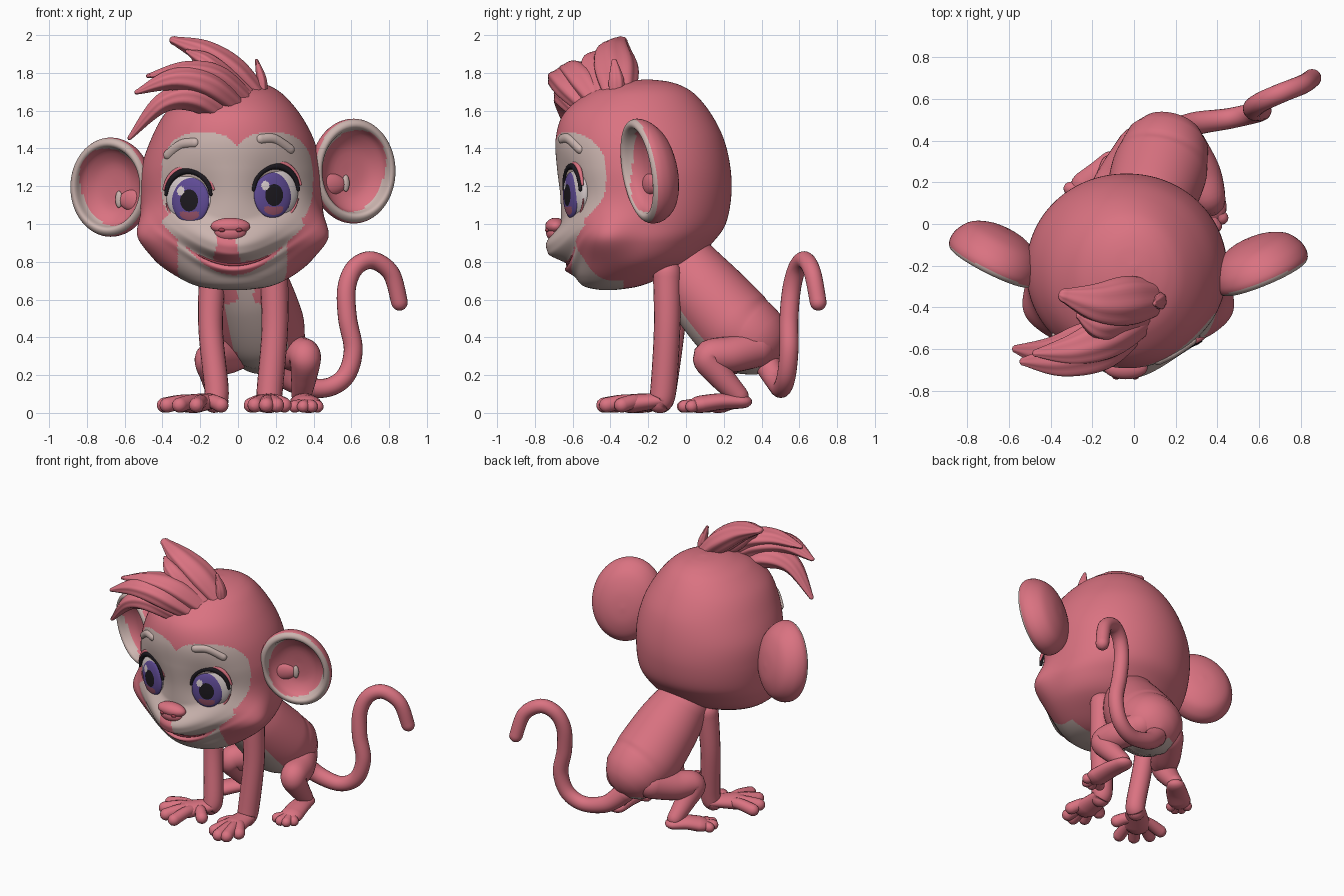
import bpy, bmesh, math
from mathutils import Vector, Matrix

if "Cube" in bpy.data.objects:
    bpy.data.objects.remove(bpy.data.objects["Cube"])


def material(name, rgb):
    m = bpy.data.materials.new(name)
    m.diffuse_color = (*rgb, 1)
    m.use_nodes = True
    m.node_tree.nodes["Principled BSDF"].inputs["Base Color"].default_value = m.diffuse_color
    return m


PINK = material("pink fur", (0.70, 0.17, 0.22))
BEIGE = material("beige skin", (0.60, 0.46, 0.43))
ROSE = material("dark rose", (0.33, 0.05, 0.075))
WHITE = material("eye white", (0.68, 0.60, 0.60))
PURPLE = material("iris purple", (0.115, 0.07, 0.30))
MAUVE = material("iris mauve", (0.33, 0.09, 0.15))
BLACK = material("black", (0.012, 0.01, 0.014))


def build(name, verts, faces, mats, rule=None):
    me = bpy.data.meshes.new(name)
    me.from_pydata([tuple(v) for v in verts], [], faces)
    bm = bmesh.new()
    bm.from_mesh(me)
    bmesh.ops.recalc_face_normals(bm, faces=bm.faces)
    bm.normal_update()
    for f in bm.faces:
        f.smooth = True
        if rule:
            f.material_index = rule(f.calc_center_median(), f.normal)
    bm.to_mesh(me)
    bm.free()
    for m in mats:
        me.materials.append(m)
    ob = bpy.data.objects.new(name, me)
    bpy.context.collection.objects.link(ob)
    return ob


def skin(rings):
    """Join equal rings into a closed shell."""
    n = len(rings[0])
    verts = [v for r in rings for v in r]
    faces = [(i * n + j, i * n + (j + 1) % n, (i + 1) * n + (j + 1) % n, (i + 1) * n + j)
             for i in range(len(rings) - 1) for j in range(n)]
    faces += [tuple(range(n)), tuple(range(len(verts) - n, len(verts)))]
    return verts, faces


def spline(pts, k):
    """Smooth curve through tuples of any size."""
    out = []
    for i in range(len(pts) - 1):
        p0, p1, p2, p3 = pts[max(i - 1, 0)], pts[i], pts[i + 1], pts[min(i + 2, len(pts) - 1)]
        for s in range(k):
            t = s / k
            out.append(tuple(0.5 * (2 * b + (c - a) * t + (2 * a - 5 * b + 4 * c - d) * t * t
                                    + (3 * b - a - 3 * c + d) * t ** 3)
                             for a, b, c, d in zip(p0, p1, p2, p3)))
    return out + [tuple(pts[-1])]


def tube(name, pts, mat=PINK, side=(1, 0, 0), flat=(1, 1), ridge=0, n=20, k=8, mats=None, rule=None):
    """Round-ended tube along (x, y, z, radius) points."""
    p = spline(pts, k)
    pos = [Vector(q[:3]) for q in p]
    rad = [max(q[3], 0.003) for q in p]
    tan = [(pos[min(i + 1, len(p) - 1)] - pos[max(i - 1, 0)]).normalized() for i in range(len(p))]
    caps = [math.radians(a) for a in (86, 65, 45, 22)]
    st = [(pos[0] - tan[0] * rad[0] * math.sin(a), tan[0], rad[0] * math.cos(a)) for a in caps]
    st += list(zip(pos, tan, rad))
    st += [(pos[-1] + tan[-1] * rad[-1] * math.sin(a), tan[-1], rad[-1] * math.cos(a)) for a in reversed(caps)]
    rings = []
    for c, t, r in st:
        n1 = Vector(side) - t * t.dot(Vector(side))
        n1.normalize()
        n2 = t.cross(n1)
        ring = []
        for j in range(n):
            a = 2 * math.pi * j / n
            q = r * (1 + ridge * math.cos(7 * a))
            ring.append(c + n1 * q * flat[0] * math.cos(a) + n2 * q * flat[1] * math.sin(a))
        rings.append(ring)
    return build(name, *skin(rings), mats or [mat], rule)


def ball(name, loc, radii, mats, turn=0, rule=None, seg=32):
    """Ellipsoid with its pole to the front; rule gets unit-sphere coordinates."""
    rings = []
    for i in range(seg):
        a = math.pi * (i + 0.02) / (seg - 0.96)
        rings.append([Vector((math.sin(a) * math.cos(2 * math.pi * j / seg), -math.cos(a),
                              math.sin(a) * math.sin(2 * math.pi * j / seg))) for j in range(seg)])
    ob = build(name, *skin(rings), mats, rule)
    ob.data.transform(Matrix.Translation(loc) @ Matrix.Rotation(turn, 4, 'Z') @ Matrix.Diagonal((*radii, 1)))
    return ob


def step(a, b, x):
    t = min(max((x - a) / (b - a), 0), 1)
    return t * t * (3 - 2 * t)


def bell(*q):
    return math.exp(-sum(v * v for v in q))


# Head: stacked sections of (z, centre x, half width, front y, back y)
SECTIONS = spline([(1.765, 0, .015, -.22, -.19), (1.755, -.01, .10, -.33, -.10), (1.73, -.01, .18, -.43, -.02),
                   (1.68, -.02, .265, -.54, .055), (1.58, -.03, .36, -.65, .135), (1.45, -.03, .43, -.69, .20),
                   (1.30, -.035, .475, -.685, .235), (1.15, -.035, .482, -.67, .24), (1.0, -.03, .475, -.66, .21),
                   (.90, -.025, .46, -.645, .14), (.80, -.025, .405, -.615, .04), (.72, -.02, .30, -.585, -.12),
                   (.67, -.02, .19, -.54, -.25), (.65, -.02, .05, -.45, -.38)], 16)
P = 2.03
AROUND = 280


def mouth_z(x):
    return 0.785 + 1.5 * (x + 0.02) ** 2


def bump(x, z):
    """Muzzle puff above the mouth line, lip below it, hollows around the eyes."""
    d = z - mouth_z(x)
    w = bell((x + 0.03) / 0.23)
    return w * (0.10 * step(-0.012, 0.06, d) * (1 - step(0.09, 0.24, d)) + 0.04 * bell((d + 0.028) / 0.025)) \
        - 0.045 * (bell((x + .25) / .13, (z - 1.14) / .15) + bell((x - .2) / .13, (z - 1.16) / .15))


def front_y(x, z):
    s = min(SECTIONS, key=lambda q: abs(q[0] - z))
    u = min(abs(x - s[1]) / s[2], 1)
    return (s[3] + s[4]) / 2 - (s[4] - s[3]) / 2 * (1 - u ** P) ** (1 / P) - bump(x, z)


def face_paint(c, nrm):
    x, y, z = c
    d = z - mouth_z(x)
    if y > -0.33:
        return 0
    if d < 0:
        lip = 0.055 * max(0, 1 - ((x + .02) / .27) ** 2)
        return 1 if d < -lip and abs(x + .03) < 0.29 - .3 * max(0, .75 - z) else 0
    if abs(x + .06) < 0.05 + .25 * max(0, .9 - z) and z < 0.95:
        return 0
    lobe = (abs(abs(x + .005) - 0.18) / 0.222) ** 2.6 + (abs(z - 1.23) / 0.255) ** 2.6 < 1
    bridge = abs(x) < .18 and 1.0 < z < 1.415 + .3 * abs(x)
    puff = ((x + .03) / 0.385) ** 2 + ((z - 0.97) / 0.17) ** 2 < 1
    return 1 if lobe or bridge or puff else 0


rings = []
for z, cx, rx, yf, yb in SECTIONS:
    cy, ry, ring = (yf + yb) / 2, (yb - yf) / 2, []
    for j in range(AROUND):
        c, s = math.cos(2 * math.pi * j / AROUND), math.sin(2 * math.pi * j / AROUND)
        u = math.copysign(abs(c) ** (2 / P), c)
        v = math.copysign(abs(s) ** (2 / P), s)
        x = cx + rx * u
        cheek = .082 * bell((z - .94) / .12, (v + .48) / .32)
        ring.append((x + cheek * u, cy + ry * v + cheek * v * .4 + (bump(x, z) * v if v < 0 else 0), z))
    rings.append(ring)
build("head", *skin(rings), [PINK, BEIGE], face_paint)

# Mouth line
tube("mouth_line", [(x, front_y(x, mouth_z(x)) + .002, mouth_z(x), .009 - .015 * abs(x + .02))
                    for x in [-.30 + .04 * i for i in range(15)]], ROSE, side=(0, 0, 1), n=10, k=4)

# Nose
ball("nose", (-.04, -.69, .988), (.105, .055, .045), [PINK])
ball("nose_tip", (-.04, -.688, .955), (.085, .053, .052), [PINK])
for s in (-1, 1):
    ball("nostril", (-.04 + s * .045, -.734, .968), (.018, .012, .011), [ROSE], seg=16)


# Eyes, lids, lashes and brows
def iris_paint(c, nrm):
    r = math.hypot(c.x, c.z)
    if math.hypot(c.x + .46, c.z - .42) < .2:
        return 3
    if r < .49:
        return 1
    return 2 if c.z < -.5 and abs(c.x) < .5 and r < .86 else 0


for s, ex, ez, ix, iz in ((-1, -.252, 1.145, -.240, 1.125), (1, .19, 1.17, .172, 1.153)):
    t = math.radians(20) * s
    X, N = Vector((math.cos(t), math.sin(t), 0)), Vector((math.sin(t), -math.cos(t), 0))
    c = Vector((ex, front_y(ex, ez) + .004, ez))
    ball("eyeball", c, (.135, .05, .145), [WHITE], t)
    ball("iris", c + X * (ix - ex) + N * .031 + Vector((0, 0, iz - ez)), (.105, .026, .121),
         [PURPLE, BLACK, MAUVE, WHITE], t, iris_paint, 64)

    def arc(name, a0, a1, scale, off, r, mat):
        pts = []
        for i in range(9):
            a = math.radians(a0 + (a1 - a0) * i / 8)
            q = c + X * .135 * scale * math.cos(a) + Vector((0, 0, .145 * scale * math.sin(a))) + N * off
            pts.append((*q, r * (.5 + .5 * math.sin(math.pi * i / 8))))
        tube(name, pts, mat, side=N, n=12, k=4)

    arc("upper_lid", 15, 165, 1.08, .026, .015, PINK)
    arc("lash_line", 5, 175, .94, .032, .018, BLACK)
    arc("lower_lid", 195, 345, 1.0, .016, .008, PINK)

for brow in (((-.37, 1.365), (-.30, 1.42), (-.23, 1.43)), ((.12, 1.45), (.19, 1.45), (.275, 1.395))):
    tube("eyebrow", [(x, front_y(x, z) + .008, z, .026) for x, z in brow], BEIGE, side=(0, 1, 0), flat=(.8, 1))

# Ears: cupped discs with a pale rim
EAR = spline([(.02, -.16), (.4, -.15), (.75, -.115), (.94, -.06), (1, -.01), (.975, .025), (.9, .042), (.82, .034),
              (.73, -.015), (.45, -.06), (.02, -.07)], 4)
for s, c, ru, rv, deg in ((-1, (-.675, -.17, 1.195), .23, .265, 26), (1, (.612, -.22, 1.28), .235, .28, 22)):
    a = math.radians(deg)
    e, n = Vector((s * math.cos(a), math.sin(a), 0)), Vector((s * math.sin(a), -math.cos(a), 0))
    v = Vector((0, -.15, .99))
    c = Vector(c)
    rings = [[c + e * ru * r * math.cos(2 * math.pi * j / 64) + v * rv * r * math.sin(2 * math.pi * j / 64) + n * d
              for j in range(64)] for r, d in EAR]

    def ear_paint(p, nrm):
        q = p - c
        r = math.hypot(q.dot(e) / ru, (q.dot(v) - q.dot(n) * n.dot(v)) / rv)
        return 1 if r > .765 and (nrm.dot(n) > .4 or r < .9 and nrm.dot(n) > 0) else 0
    build("ear", *skin(rings), [PINK, BEIGE], ear_paint)
    ball("ear_fold", c - e * .12 - v * .07 - n * .065, (.10, .032, .06), [PINK], s * a)
    ball("ear_spot", c - e * .02 - v * .065 - n * .06, (.02, .014, .045), [BEIGE], s * a, seg=16)

# Hair locks
for lock in ([(.14, -.35, 1.64, .07), (-.02, -.37, 1.80, .115), (-.17, -.38, 1.905, .095), (-.33, -.345, 1.968, .035)],
             [(.10, -.43, 1.63, .06), (-.07, -.46, 1.77, .09), (-.17, -.48, 1.86, .07), (-.26, -.44, 1.91, .02)],
             [(.10, -.42, 1.60, .06), (-.10, -.53, 1.765, .10), (-.28, -.60, 1.81, .075), (-.47, -.62, 1.785, .018)],
             [(.05, -.46, 1.58, .06), (-.15, -.58, 1.73, .115), (-.34, -.65, 1.765, .085), (-.53, -.66, 1.70, .02)],
             [(-.02, -.48, 1.54, .06), (-.22, -.58, 1.665, .105), (-.40, -.62, 1.64, .075), (-.57, -.60, 1.46, .018)],
             [(.13, -.37, 1.66, .035), (.125, -.37, 1.76, .04), (.10, -.38, 1.86, .015)]):
    tube("hair_lock", lock, side=(0, 1, 0), flat=(1, .68), ridge=.05, n=42)


# Torso with pale belly
def belly_paint(c, n):
    if c.z > .58 and abs(c.x - .04) > .045:
        return 0
    return 1 if n.dot(Vector((0, -.77, -.64))) > .80 or (n.z < -.72 and c.z < .3) else 0


tube("torso", [(.02, .0, .775, .175), (.07, .10, .64, .205), (.12, .25, .47, .22), (.145, .335, .405, .205)], n=64,
     flat=(1.04, 1), k=14, mats=[PINK, BEIGE], rule=belly_paint)

# Arms and hands
HANDS = ((((-.135, -.05, .74, .072), (-.145, -.07, .45, .065), (-.113, -.115, .12, .064), (-.125, -.13, .06, .06)),
          (-.23, -.24), ((-.39, -.20), (-.375, -.29), (-.31, -.37), (-.22, -.41), (-.09, -.28))),
         (((.19, -.10, .74, .075), (.195, -.10, .45, .07), (.168, -.12, .12, .069), (.165, -.14, .06, .062)),
          (.16, -.28), ((.07, -.27), (.09, -.39), (.15, -.435), (.205, -.42), (.245, -.34))))
for arm, (px, py), tips in HANDS:
    tube("arm", arm)
    wx, wy = arm[-1][:2]
    tube("palm", [(wx, wy, .065, .065), (px, py, .05, .085)], side=(0, 0, 1), flat=(.6, 1))
    for x, y in tips:
        mx, my = (wx + px) / 2, (wy + py) / 2
        tube("finger", [(mx, my, .05, .03), ((mx + x) / 2, (my + y) / 2, .06, .037), (x, y, .041, .04)],
             side=(0, 0, 1), n=14)

# Legs and feet
LEGS = ((((.25, .37, .34, .10), (.32, .24, .31, .097), (.355, .12, .295, .085), (.35, .18, .20, .07), (.335, .28, .09, .052)),
         (.37, .08), ((.30, .01), (.345, -.015), (.39, -.01), (.42, .03))),
        (((.02, .37, .34, .10), (-.07, .24, .30, .097), (-.145, .13, .285, .085), (-.13, .19, .19, .068), (-.11, .28, .09, .052)),
         (-.23, .18), ((-.23, .10), (-.27, .09), (-.30, .12), (-.305, .17))))
for leg, (bx, by), tips in LEGS:
    tube("leg", leg, n=28)
    hx, hy = leg[-1][:2]
    tube("foot", [(hx, hy + .01, .06, .06), ((hx + bx) / 2, (hy + by) / 2, .06, .07), (bx, by, .046, .075)],
         side=(0, 0, 1), flat=(.62, 1))
    for x, y in tips:
        tube("toe", [((bx + x) / 2, (by + y) / 2, .042, .032), (x, y, .034, .033)], side=(0, 0, 1), n=14)

# Tail
tube("tail", [(.18, .43, .26, .07), (.29, .48, .165, .057), (.45, .505, .13, .05), (.565, .53, .19, .05),
              (.61, .545, .33, .05), (.58, .545, .50, .05), (.575, .56, .66, .049), (.62, .59, .77, .048),
              (.71, .63, .808, .047), (.81, .67, .74, .046), (.855, .70, .585, .044)], side=(0, 1, 0))
